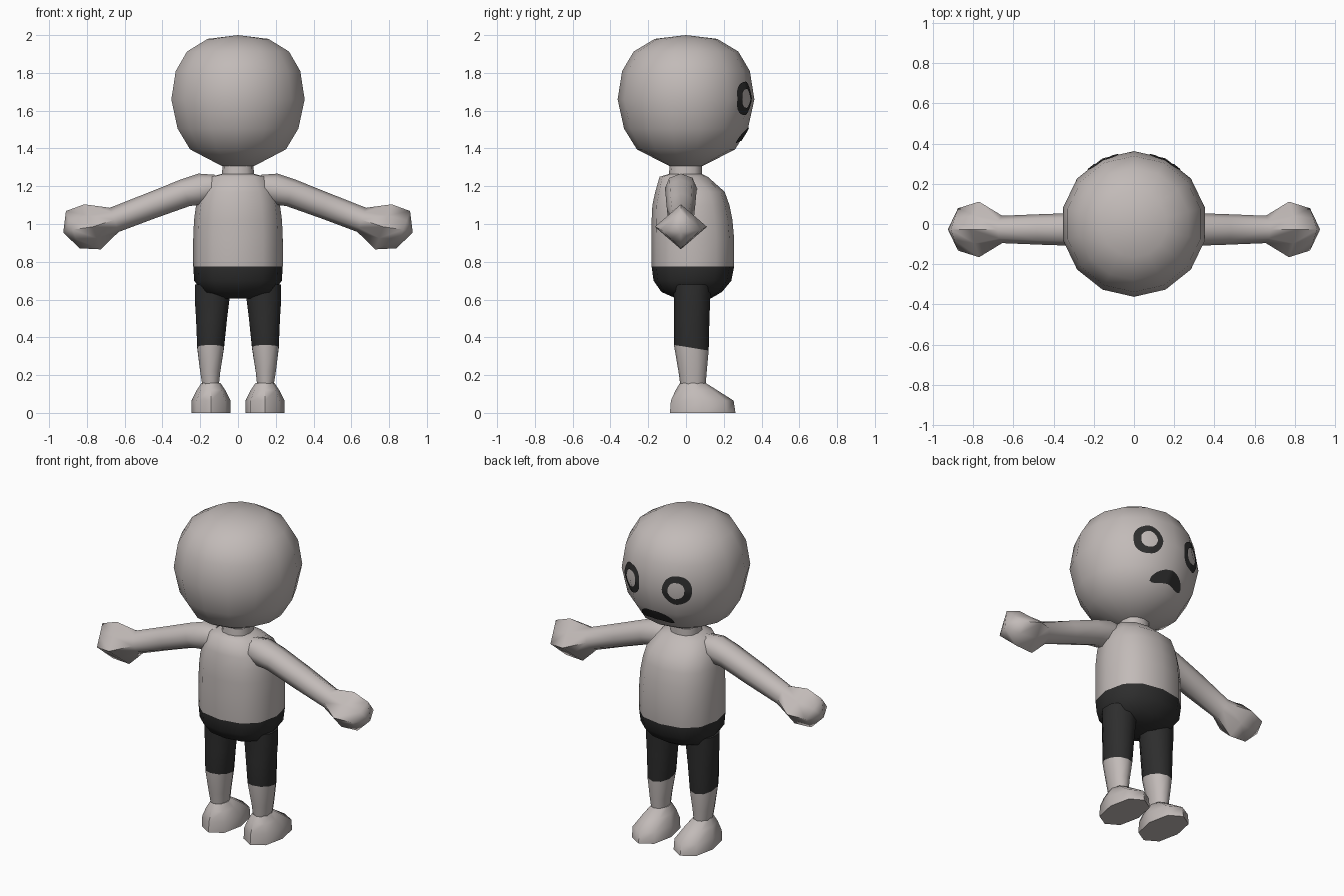
import bpy, bmesh, math
from mathutils import Vector
from mathutils.bvhtree import BVHTree

if "Cube" in bpy.data.objects:
    bpy.data.objects.remove(bpy.data.objects["Cube"])


def material(name, rgb):
    m = bpy.data.materials.new(name)
    m.diffuse_color = (*rgb, 1)
    m.use_nodes = True
    m.node_tree.nodes["Principled BSDF"].inputs["Base Color"].default_value = m.diffuse_color
    return m


LIGHT = material("warm grey", (0.54, 0.495, 0.48))
DARK = material("charcoal", (0.027, 0.027, 0.027))


def finish(name, bm, mats, rule=None, angle=60):
    """Turn a bmesh into a smooth object, colouring faces by an optional rule."""
    me = bpy.data.meshes.new(name)
    bm.to_mesh(me)
    bm.free()
    ob = bpy.data.objects.new(name, me)
    bpy.context.collection.objects.link(ob)
    for m in mats:
        me.materials.append(m)
    if rule:
        for p in me.polygons:
            p.material_index = rule(p.center)
    bpy.ops.object.select_all(action='DESELECT')
    ob.select_set(True)
    bpy.context.view_layer.objects.active = ob
    bpy.ops.object.shade_smooth_by_angle(angle=math.radians(angle))
    return ob


def loft(name, rings, mats, rule=None, angle=60):
    """Skin a list of point rings; a one-point ring is a tip, other ends are capped."""
    bm = bmesh.new()
    vs = [[bm.verts.new(p) for p in ring] for ring in rings]
    for a, b in zip(vs, vs[1:]):
        n = max(len(a), len(b))
        for i in range(n):
            j = (i + 1) % n
            if len(a) == 1:
                bm.faces.new((a[0], b[i], b[j]))
            elif len(b) == 1:
                bm.faces.new((a[i], a[j], b[0]))
            else:
                bm.faces.new((a[i], a[j], b[j], b[i]))
    for end in (vs[0], vs[-1]):
        if len(end) > 1:
            bm.faces.new(end)
    bmesh.ops.recalc_face_normals(bm, faces=bm.faces)
    return finish(name, bm, mats, rule, angle)


def oval(z, cx, rx, cy, ry, n=12, power=2.0, slope=0.0):
    """Horizontal rounded ring; slope lowers its +y side."""
    pts = []
    for i in range(n):
        a = math.tau * i / n + math.pi / 2
        c, s = math.cos(a), math.sin(a)
        x = math.copysign(abs(c) ** (2 / power), c)
        y = math.copysign(abs(s) ** (2 / power), s)
        pts.append((cx + rx * x, cy + ry * y, z - slope * y))
    return pts


# Head
head_profile = [(0.09, 1.308), (0.26, 1.395), (0.328, 1.505), (0.362, 1.66),
                (0.338, 1.81), (0.277, 1.913), (0.165, 1.98)]
head = loft("head", [oval(z, 0, r, 0, r, 14) for r, z in head_profile] + [[(0, 0, 2.0)]],
            [LIGHT], angle=80)

# Torso with neck; everything under the waistline is shorts
body = [(0.605, 0.10, -0.05, 0.13), (0.64, 0.19, -0.13, 0.19), (0.70, 0.232, -0.172, 0.24),
        (0.775, 0.237, -0.182, 0.255), (0.92, 0.237, -0.182, 0.255),
        (1.02, 0.233, -0.182, 0.246), (1.10, 0.222, -0.178, 0.23),
        (1.17, 0.205, -0.163, 0.205), (1.25, 0.15, -0.14, 0.115),
        (1.265, 0.085, -0.09, 0.085), (1.33, 0.08, -0.085, 0.085)]
loft("torso", [oval(z, 0, rx, (a + b) / 2, (b - a) / 2, 12, 2.4) for z, rx, a, b in body],
     [LIGHT, DARK], lambda c: int(c.z < 0.775 - 1e-3))

# Arm: centre x, centre z, half thickness, half depth, diagonal factor
arm = [(0.10, 1.195, 0.07, 0.075, 0.72), (0.18, 1.187, 0.085, 0.085, 0.72),
       (0.28, 1.165, 0.074, 0.082, 0.72), (0.46, 1.097, 0.07, 0.076, 0.72),
       (0.655, 1.022, 0.068, 0.068, 0.66), (0.77, 0.985, 0.127, 0.138, 0.5),
       (0.875, 0.97, 0.105, 0.105, 0.5)]
TILT = math.radians(20)


def arm_ring(side, cx, cz, h, d, k):
    pts = []
    for i in range(8):
        a = math.tau * i / 8
        u, v = math.cos(a), math.sin(a)
        if i % 2:
            u, v = math.copysign(k, u), math.copysign(k, v)
        pts.append((side * (cx + h * u * math.sin(TILT)), -0.027 + d * v,
                    cz + h * u * math.cos(TILT)))
    return pts


# Leg: height, centre x, half width, centre y, half depth, cuff slope
leg = [(0.14, 0.145, 0.045, 0.037, 0.066, 0), (0.22, 0.147, 0.056, 0.035, 0.075, 0),
       (0.345, 0.145, 0.074, 0.028, 0.092, 0.015), (0.50, 0.14, 0.086, 0.03, 0.094, 0),
       (0.60, 0.137, 0.096, 0.032, 0.096, 0), (0.68, 0.13, 0.102, 0.032, 0.10, 0)]
# Foot: height, half width, heel y, toe y
foot = [(0, 0.103, -0.085, 0.262), (0.065, 0.103, -0.08, 0.252),
        (0.12, 0.076, -0.055, 0.165), (0.158, 0.05, -0.032, 0.105)]

for side, label in ((-1, "left"), (1, "right")):
    loft(label + "_arm", [arm_ring(side, *r) for r in arm] + [[(side * 0.925, -0.027, 0.955)]],
         [LIGHT])
    loft(label + "_leg",
         [oval(z, side * cx, rx, cy, ry, 10, 2.2, s) for z, cx, rx, cy, ry, s in leg],
         [LIGHT, DARK], lambda c: int(c.z > 0.35))
    loft(label + "_foot",
         [oval(z, side * 0.143, rx, (a + b) / 2, (b - a) / 2, 8, 2.3) for z, rx, a, b in foot],
         [LIGHT], angle=50)

# Face details: thin plates laid onto the head surface
tree = BVHTree.FromPolygons([v.co for v in head.data.vertices],
                            [p.vertices[:] for p in head.data.polygons])


def face_plate(name, grid, closed):
    bm = bmesh.new()
    rows = []
    for row in grid:
        out = []
        for x, z in row:
            loc, normal, _, _ = tree.ray_cast(Vector((x, 2, z)), Vector((0, -1, 0)))
            out.append(bm.verts.new(loc + normal * 0.005))
        rows.append(out)
    for a, b in zip(rows, rows[1:]):
        n = len(a)
        for i in range(n if closed else n - 1):
            j = (i + 1) % n
            f = bm.faces.new((a[i], a[j], b[j], b[i]))
            f.normal_update()
            if f.normal.y < 0:
                f.normal_flip()
    finish(name, bm, [DARK])


for side, label in ((-1, "left"), (1, "right")):
    rings = [[(side * 0.152 + 0.076 * k * math.cos(math.tau * i / 28),
               1.665 + 0.088 * k * math.sin(math.tau * i / 28)) for i in range(28)]
             for k in (0.56, 0.7, 0.85, 1.0)]
    face_plate(label + "_eye_ring", rings, True)

# Drooping mouth: a bean-shaped band thickest in the middle
mouth = []
for r in range(5):
    row = []
    for i in range(17):
        t = -1 + i / 8
        half = 0.034 * max(0.08, 1 - t ** 4) ** 0.5
        row.append((0.108 * t, 1.477 - 0.03 * t * t + half * (r / 2 - 1)))
    mouth.append(row)
face_plate("mouth", mouth, False)
